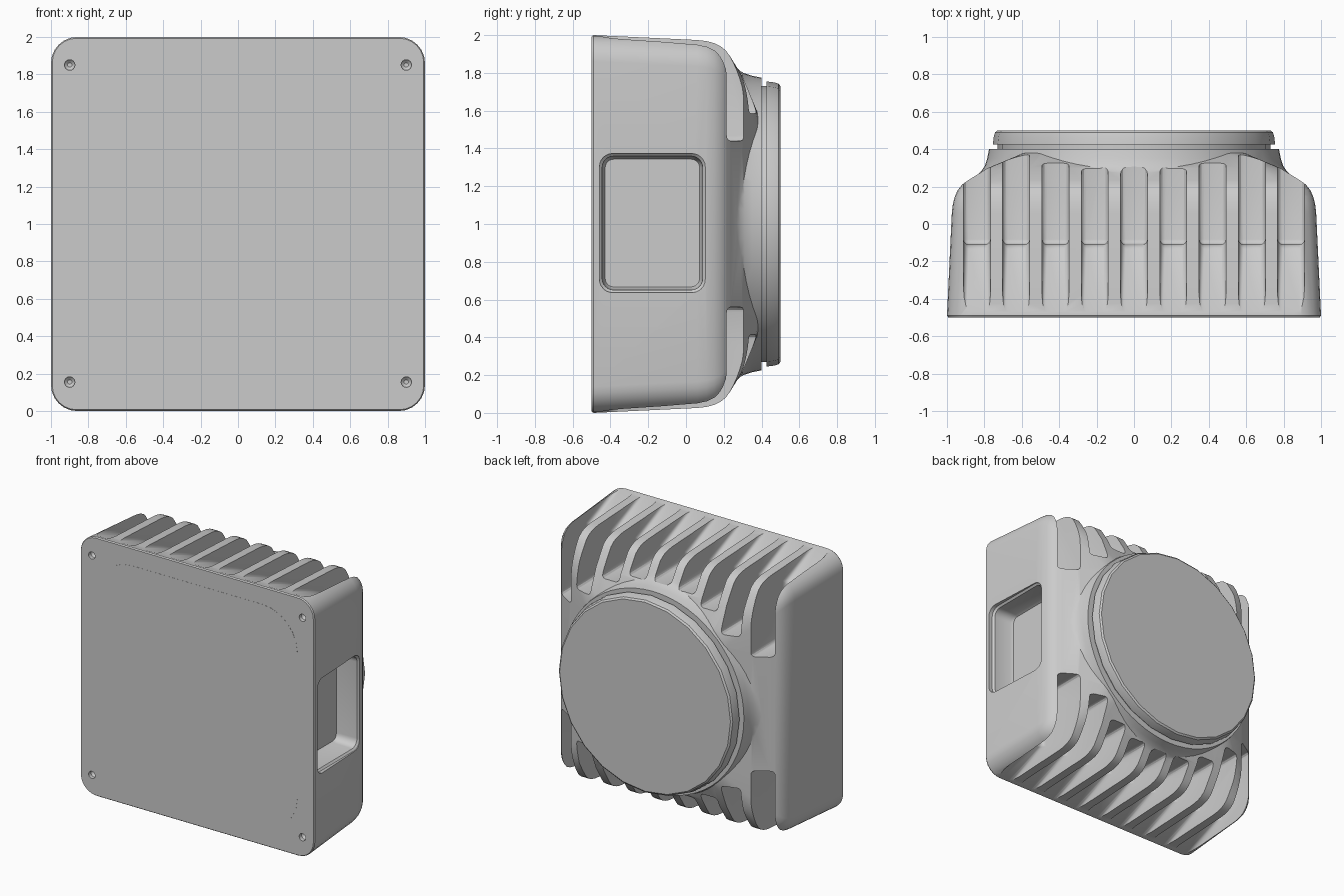
import bpy, bmesh, math

if "Cube" in bpy.data.objects:
    bpy.data.objects.remove(bpy.data.objects["Cube"])

grey = bpy.data.materials.new("light grey")
grey.diffuse_color = (0.6, 0.6, 0.6, 1)
grey.use_nodes = True
grey.node_tree.nodes["Principled BSDF"].inputs["Base Color"].default_value = grey.diffuse_color


def make(name, bm):
    bmesh.ops.recalc_face_normals(bm, faces=bm.faces)
    me = bpy.data.meshes.new(name)
    bm.to_mesh(me)
    bm.free()
    me.materials.append(grey)
    ob = bpy.data.objects.new(name, me)
    bpy.context.collection.objects.link(ob)
    return ob


def loft(bm, rings):
    loops = [[bm.verts.new(p) for p in r] for r in rings]
    n = len(loops[0])
    for a, b in zip(loops, loops[1:]):
        for i in range(n):
            bm.faces.new((a[i], a[(i + 1) % n], b[(i + 1) % n], b[i]))
    bm.faces.new(loops[0])
    bm.faces.new(loops[-1])


def rounded(hw, hh, r, n=6):
    """Outline of a rounded rectangle around the origin."""
    pts = []
    for k, (sx, sy) in enumerate(((1, 1), (-1, 1), (-1, -1), (1, -1))):
        for i in range(n + 1):
            a = math.pi / 2 * (k + i / n)
            pts.append((sx * (hw - r) + r * math.cos(a), sy * (hh - r) + r * math.sin(a)))
    return pts


def lathe(bm, profile, n, cx=0, cz=1):
    """Turn (y, radius) points about an axis along y."""
    loft(bm, [[(cx + r * math.cos(2 * math.pi * i / n), y, cz + r * math.sin(2 * math.pi * i / n))
               for i in range(n)] for y, r in profile])


def boolean(ob, cutter, op):
    m = ob.modifiers.new(op, 'BOOLEAN')
    m.operation, m.solver, m.object = op, 'EXACT', cutter
    bpy.context.view_layer.objects.active = ob
    bpy.ops.object.modifier_apply(modifier=m.name)
    bpy.data.objects.remove(cutter)


def smooth(ob, angle=30):
    bpy.ops.object.select_all(action='DESELECT')
    ob.select_set(True)
    bpy.context.view_layer.objects.active = ob
    bpy.ops.object.shade_smooth_by_angle(angle=math.radians(angle))


# Housing: tapered box, rounded rear edge, then a shallow pyramid towards the boss
bm = bmesh.new()
sections = [(-0.499, 0.993, 0.13), (-0.49, 1.0, 0.14), (0.06, 0.974, 0.14), (0.11, 0.968, 0.14),
            (0.15, 0.957, 0.14), (0.18, 0.943, 0.14), (0.21, 0.92, 0.14), (0.235, 0.885, 0.13),
            (0.30, 0.78, 0.12), (0.375, 0.60, 0.1), (0.395, 0.53, 0.1)]
loft(bm, [[(x, y, z + 1) for x, z in rounded(h, h, r)] for y, h, r in sections])
housing = make("housing", bm)

# Round boss behind the housing with a small fillet at its foot
bm = bmesh.new()
lathe(bm, [(0.0, 0.84), (0.26, 0.84), (0.285, 0.815), (0.31, 0.798),
           (0.35, 0.785), (0.4, 0.775)], 64)
boolean(housing, make("boss", bm), 'UNION')

# Cooling slots, top and bottom, their ends following the round boss
bm = bmesh.new()
for i in range(-4, 5):
    x = 0.21 * i
    end = (1.80, 1.785, 1.72, 1.585, 1.44)[abs(i)]
    outline = [(-0.52, 2.018), (-0.11, 1.86), (-0.11, end), (0.6, end), (0.6, 2.15), (-0.52, 2.15)]
    for s in (1, -1):
        part = bmesh.new()
        loft(part, [[(x + d, y, 1 + s * (z - 1)) for y, z in outline] for d in (-0.072, 0.072)])
        bmesh.ops.recalc_face_normals(part, faces=part.faces)
        # round the slot floor and its end, but not the open outer side
        edges = [e for e in part.edges
                 if all(abs(v.co.z - 1) < 1.1 for v in e.verts)
                 and not all(v.co.y < -0.5 or v.co.y > 0.5 for v in e.verts)]
        edges += [e for e in part.edges if e not in edges
                  and abs(e.verts[0].co.x - e.verts[1].co.x) > 0.1
                  and abs(e.verts[0].co.y + 0.11) < 0.01]
        bmesh.ops.bevel(part, geom=edges, offset=0.028, segments=3, profile=0.5,
                        affect='EDGES', clamp_overlap=True)
        tmp = bpy.data.meshes.new("tmp")
        part.to_mesh(tmp)
        part.free()
        bm.from_mesh(tmp)
        bpy.data.meshes.remove(tmp)
boolean(housing, make("slot_cutter", bm), 'DIFFERENCE')

# Side recess with a small lip, on the right side only
bm = bmesh.new()
rings = [(1.1, 0.28, 0.368, 0.07), (0.968, 0.28, 0.368, 0.07), (0.955, 0.266, 0.354, 0.06),
         (0.81, 0.26, 0.348, 0.055), (0.79, 0.25, 0.338, 0.045)]
loft(bm, [[(x, y - 0.178, z + 1.005) for y, z in rounded(a, b, r)] for x, a, b, r in rings])
boolean(housing, make("recess_cutter", bm), 'DIFFERENCE')

# Four screw holes in the front corners
bm = bmesh.new()
for sx in (-1, 1):
    for z in (0.155, 1.85):
        lathe(bm, [(-0.55, 0.028), (-0.47, 0.028), (-0.455, 0.012)], 16, 0.9 * sx, z)
boolean(housing, make("screw_cutter", bm), 'DIFFERENCE')
smooth(housing)

# Very thin front panel
bm = bmesh.new()
loft(bm, [[(x, y, z + 1.005) for x, z in rounded(0.858, 0.858, 0.3)] for y in (-0.49, -0.5)])
smooth(make("front_panel", bm))

# Rear round cover on a narrow neck
bm = bmesh.new()
lathe(bm, [(0.38, 0.73), (0.425, 0.73), (0.425, 0.755), (0.465, 0.75), (0.49, 0.743), (0.5, 0.73)], 24)
smooth(make("rear_cover", bm), 20)
